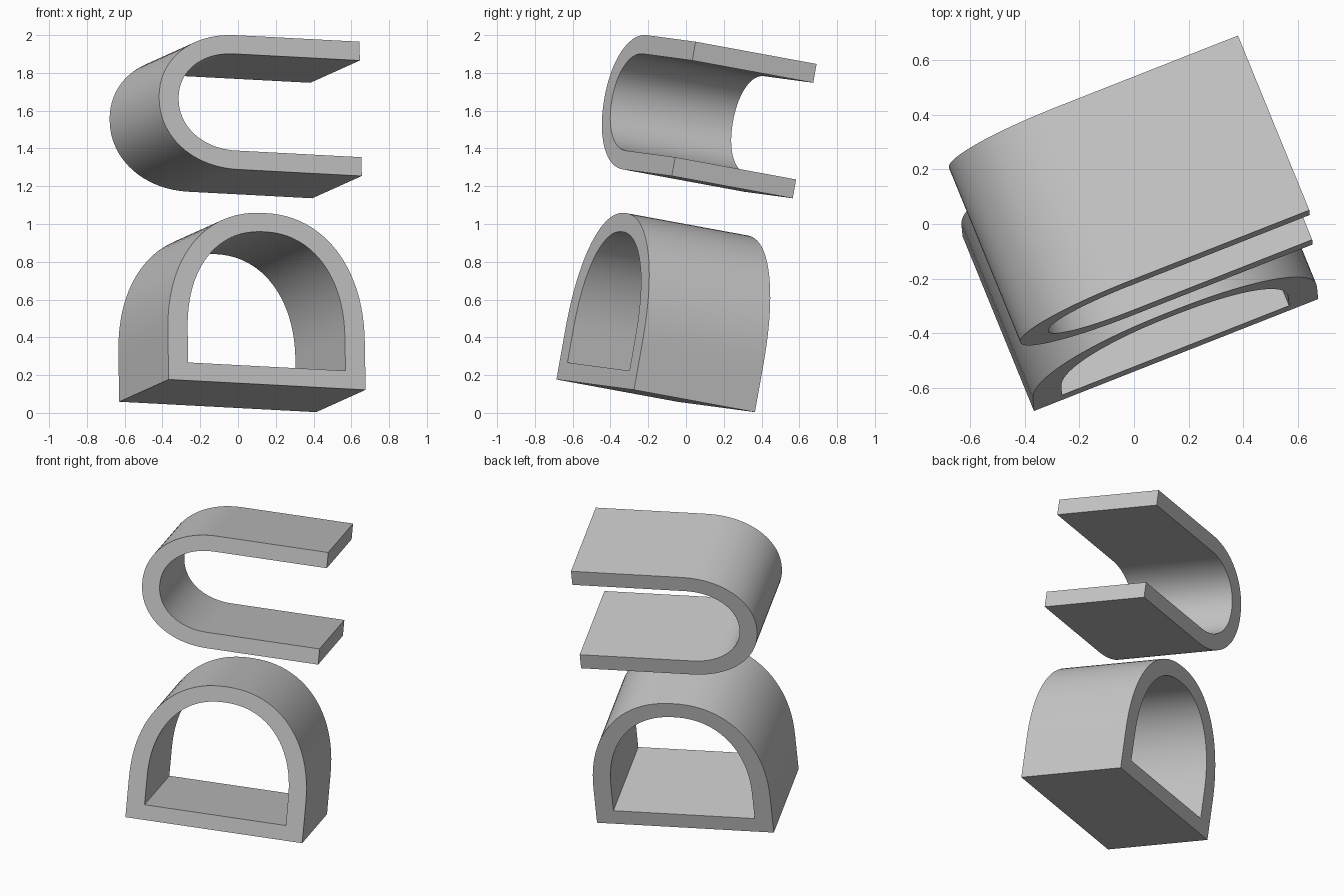
import bpy
import bmesh
import math
from mathutils import Vector

cube = bpy.data.objects.get("Cube")
if cube:
    bpy.data.objects.remove(cube, do_unlink=True)

# One grey for everything
grey = bpy.data.materials.new("light grey")
grey.use_nodes = True
colour = (0.57, 0.57, 0.57, 1)
grey.diffuse_color = colour
grey.node_tree.nodes["Principled BSDF"].inputs["Base Color"].default_value = colour

# Tilted frame shared by both parts: width, depth and height directions
ORIGIN = Vector((-0.367, -0.686, 0.177))
WIDTH = Vector((0.9295, 0.366, -0.049)).normalized()
DEPTH = Vector((-0.373, 0.912, -0.168)).normalized()
HEIGHT = WIDTH.cross(DEPTH).normalized()
LENGTH = 0.702
STEPS = 48


def bow(half, rise, power):
    """Half of a superellipse, from -half to +half, bulging by rise."""
    points = []
    for i in range(STEPS + 1):
        t = math.pi * i / STEPS
        c, s = math.cos(t), max(math.sin(t), 0)
        points.append((-math.copysign(abs(c) ** (2 / power), c) * half,
                       s ** (2 / power) * rise))
    return points


def extruded_band(name, outer, inner, closed):
    """Band between two matching outlines, extruded along the depth."""
    bm = bmesh.new()

    def row(points, depth):
        return [bm.verts.new(ORIGIN + WIDTH * a + HEIGHT * b + DEPTH * depth)
                for a, b in points]

    loops = [row(outer, 0), row(inner, 0), row(inner, LENGTH), row(outer, LENGTH)]
    count = len(outer)
    for k in range(4):
        p, q = loops[k], loops[(k + 1) % 4]
        for i in range(count if closed else count - 1):
            j = (i + 1) % count
            bm.faces.new((p[i], p[j], q[j], q[i]))
    if not closed:
        for end in (0, -1):
            bm.faces.new([loop[end] for loop in loops])
    bmesh.ops.recalc_face_normals(bm, faces=bm.faces)
    mesh = bpy.data.meshes.new(name)
    bm.to_mesh(mesh)
    bm.free()
    mesh.materials.append(grey)
    obj = bpy.data.objects.new(name, mesh)
    bpy.context.collection.objects.link(obj)
    bpy.ops.object.select_all(action='DESELECT')
    obj.select_set(True)
    bpy.context.view_layer.objects.active = obj
    bpy.ops.object.shade_smooth_by_angle(angle=math.radians(30))


def arch(half, floor, spring, top, power):
    """Flat floor, straight walls and a rounded top."""
    middle = 0.561
    curve = [(middle + x, spring + y) for x, y in bow(half, top - spring, power)]
    return [(middle - half, floor)] + curve + [(middle + half, floor)]


def bend(half, start, tip, power):
    """Two straight arms joined by a rounded end."""
    middle, end = 1.511, 1.121
    curve = [(start - y, middle + x) for x, y in bow(half, start - tip, power)]
    return [(end, middle - half)] + curve + [(end, middle + half)]


# Lower closed arch
extruded_band("lower_arch", arch(0.561, 0, 0.25, 0.923, 2.2),
              arch(0.448, 0.097, 0.27, 0.822, 2.2), True)

# Upper open bend
extruded_band("upper_bend", bend(0.361, 0.42, -0.027, 2.1),
              bend(0.26, 0.41, 0.084, 2.1), False)
